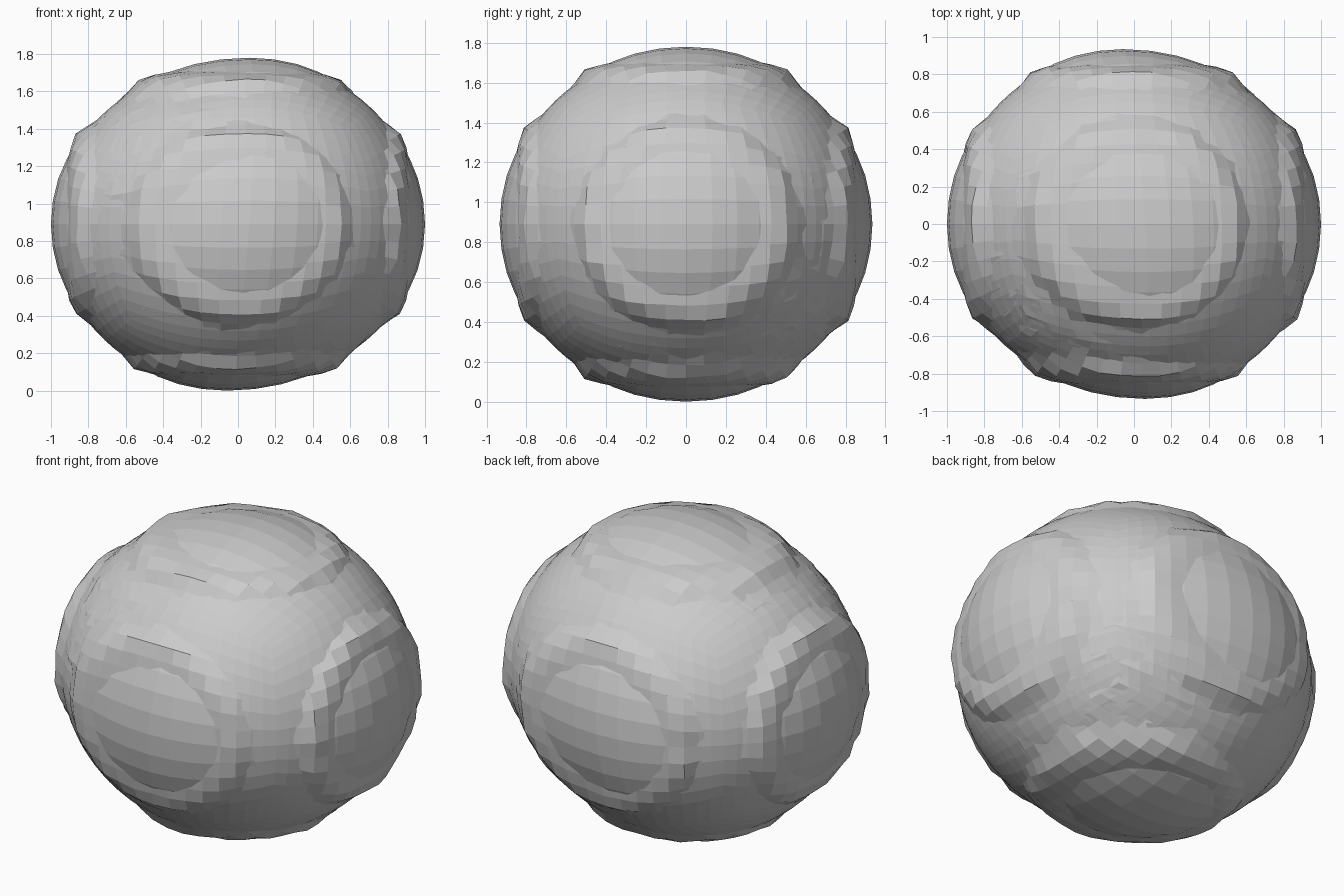
import bpy, bmesh, random
from mathutils import Vector

if "Cube" in bpy.data.objects:
    bpy.data.objects.remove(bpy.data.objects["Cube"])

random.seed(4)
SEMI = Vector((1.0, 0.935, 0.89))


def smoothstep(a, b, x):
    t = max(0.0, min(1.0, (x - a) / (b - a)))
    return t * t * (3 - 2 * t)


def core_shape(u):
    # plain ellipsoid, slightly slimmer between the six axis domes
    m = max(abs(c) for c in u)
    return u * (0.988 + 0.012 * smoothstep(0.8, 0.97, m))


def shell_shape(u):
    # raised collar around each axis, flattened into a shelf inside it
    m = max(abs(c) for c in u)
    v = u * (0.98 + 0.042 * smoothstep(0.77, 0.84, m))
    v *= 1 + random.uniform(-0.007, 0.007)
    for i in range(3):
        if abs(v[i]) > 0.885:
            s = 1 if v[i] > 0 else -1
            v[i] = s * (0.885 + (abs(v[i]) - 0.885) * 0.45)
    return v


def faceted_ball(name, cuts, shape, lean):
    bm = bmesh.new()
    bmesh.ops.create_cube(bm, size=2)
    bmesh.ops.subdivide_edges(bm, edges=bm.edges[:], cuts=cuts, use_grid_fill=True)
    for v in bm.verts:
        u = shape(v.co.normalized())
        p = Vector([a * b for a, b in zip(u, SEMI)])
        p.x += lean * (u.z - u.y) * (1 - abs(u.x))
        p.z += SEMI.z
        v.co = p
    bmesh.ops.recalc_face_normals(bm, faces=bm.faces[:])
    me = bpy.data.meshes.new(name)
    bm.to_mesh(me)
    bm.free()
    ob = bpy.data.objects.new(name, me)
    bpy.context.collection.objects.link(ob)
    return ob


# Inner ball whose domes show through the shelves
faceted_ball("inner_ball", 13, core_shape, 0.06)
# Rough outer shell with six ringed shelves
faceted_ball("outer_shell", 15, shell_shape, 0.03)
